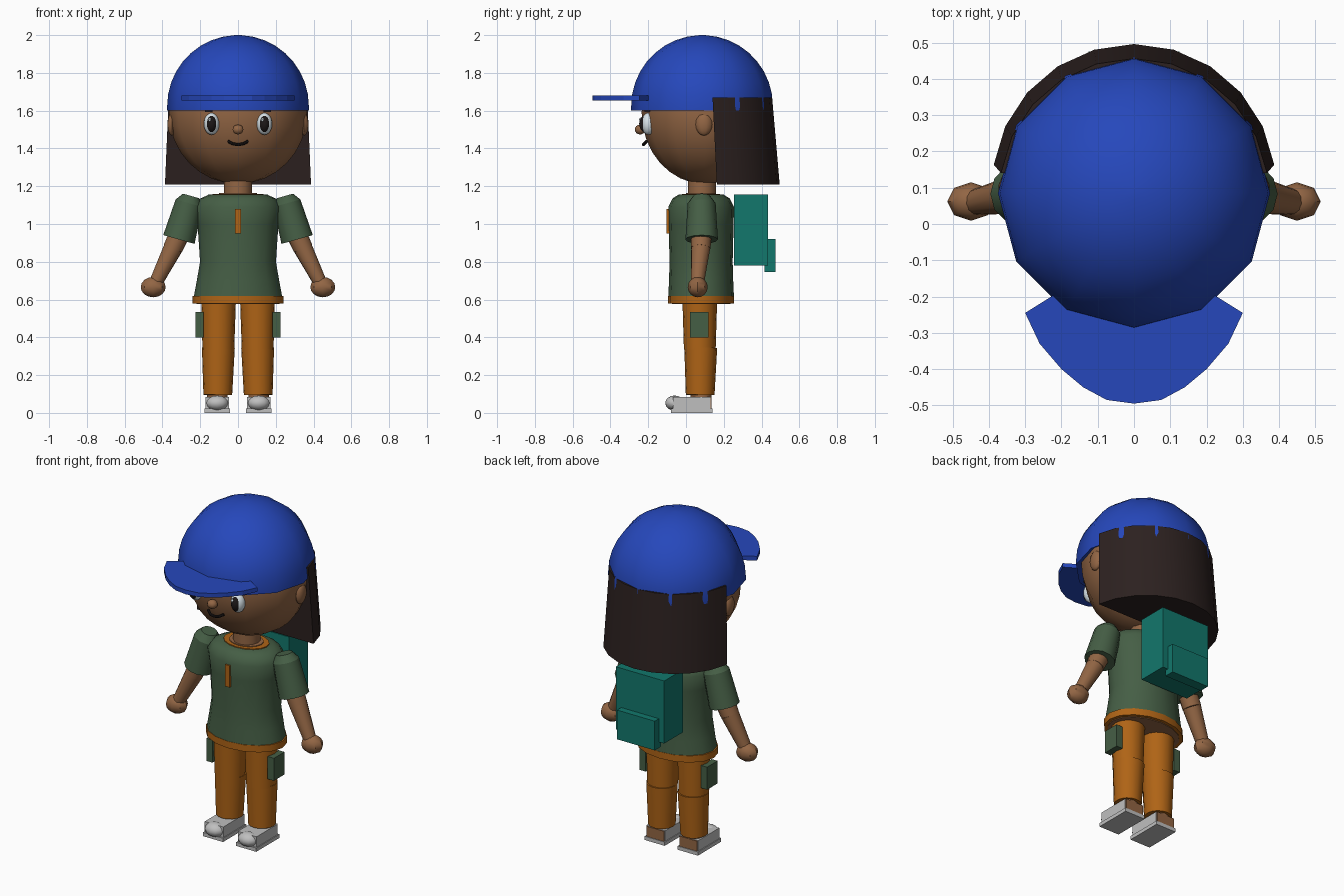
import bpy, bmesh, math
from mathutils import Vector, Matrix

if "Cube" in bpy.data.objects:
    bpy.data.objects.remove(bpy.data.objects["Cube"], do_unlink=True)


def material(name, r, g, b):
    m = bpy.data.materials.new(name)
    m.use_nodes = True
    m.diffuse_color = (r, g, b, 1)
    m.node_tree.nodes["Principled BSDF"].inputs["Base Color"].default_value = (r, g, b, 1)
    return m


BLUE = material("cap blue", .019, .064, .5)
SKIN = material("brown skin", .29, .132, .058)
HAIR = material("dark hair", .025, .015, .014)
GREEN = material("shirt green", .06, .113, .06)
ORANGE = material("trouser orange", .43, .127, .008)
TEAL = material("backpack teal", .006, .185, .15)
GREY = material("shoe grey", .52, .52, .52)
WHITE = material("eye white", .68, .76, .8)
BLACK = material("pupil black", .012, .009, .009)


def finish(name, bm, mat, smooth=True):
    bmesh.ops.recalc_face_normals(bm, faces=bm.faces)
    mesh = bpy.data.meshes.new(name)
    bm.to_mesh(mesh)
    bm.free()
    mesh.materials.append(mat)
    ob = bpy.data.objects.new(name, mesh)
    bpy.context.collection.objects.link(ob)
    if smooth:
        bpy.ops.object.select_all(action='DESELECT')
        ob.select_set(True)
        bpy.context.view_layer.objects.active = ob
        bpy.ops.object.shade_smooth_by_angle(angle=math.radians(42))
    return ob


def box(name, lo, hi, mat):
    lo, hi = Vector(lo), Vector(hi)
    bm = bmesh.new()
    size = Matrix.Diagonal((*(hi - lo), 1))
    bmesh.ops.create_cube(bm, size=1, matrix=Matrix.Translation((lo + hi) / 2) @ size)
    return finish(name, bm, mat, False)


def ball(name, centre, radii, mat, seg=12, rings=10):
    bm = bmesh.new()
    bmesh.ops.create_uvsphere(bm, u_segments=seg, v_segments=rings, radius=1,
                              matrix=Matrix.Translation(centre) @ Matrix.Diagonal((*radii, 1)))
    return finish(name, bm, mat)


def tube(name, a, b, ra, rb, mat, seg=12):
    a, b = Vector(a), Vector(b)
    turn = (b - a).to_track_quat('Z', 'Y').to_matrix().to_4x4()
    bm = bmesh.new()
    bmesh.ops.create_cone(bm, cap_ends=True, segments=seg, radius1=ra, radius2=rb,
                          depth=(b - a).length, matrix=Matrix.Translation((a + b) / 2) @ turn)
    return finish(name, bm, mat)


def loft(name, loops, mat, smooth=True):
    """Bridge equal-length loops of points and close both ends."""
    bm = bmesh.new()
    rings = [[bm.verts.new(p) for p in loop] for loop in loops]
    n = len(rings[0])
    for low, high in zip(rings, rings[1:]):
        for i in range(n):
            j = (i + 1) % n
            bm.faces.new((low[i], low[j], high[j], high[i]))
    bm.faces.new(rings[0])
    bm.faces.new(rings[-1])
    return finish(name, bm, mat, smooth)


def oval(y, z, rx, ry, n=16):
    return [(rx * math.cos(2 * math.pi * i / n), y + ry * math.sin(2 * math.pi * i / n), z)
            for i in range(n)]


# Head and face
ball("head", (0, .1, 1.59), (.366, .335, .378), SKIN, 12, 16)
ball("nose", (0, -.243, 1.5), (.03, .028, .026), SKIN, 10, 8)
smile = [(-.052, -.208, 1.438), (-.028, -.222, 1.424), (0, -.226, 1.42),
         (.028, -.222, 1.424), (.052, -.208, 1.438)]
for a, b in zip(smile, smile[1:]):
    tube("mouth", a, b, .008, .008, BLACK, 8)

# Cap: domed crown with a short straight band, and a curved peak
crown = [oval(.085, 1.6, .375, .375, 12)]
for k in range(10):
    t = math.radians(k * 9.7)
    crown.append(oval(.085, 1.625 + .375 * math.sin(t), .375 * math.cos(t), .375 * math.cos(t), 12))
loft("cap_crown", crown, BLUE)
half = [(.075, -.485), (.14, -.45), (.2, -.4), (.26, -.33), (.3, -.245), (.22, -.195)]
outline = [(0, -.495)] + half + [(-x, y) for x, y in reversed(half)]
loft("cap_peak", [[(x, y, z) for x, y in outline] for z in (1.655, 1.68)], BLUE, False)


# Hair: half-round block that flares towards the hem
def hair_arc(y, z, r):
    angles = [math.radians(8.6 + 16.28 * i) for i in range(11)]
    return [(r * math.cos(t), y + r * math.sin(t), z) for t in angles]


loft("hair", [hair_arc(.105, 1.21, .391), hair_arc(.085, 1.67, .371)], HAIR)

# Neck, shirt, collar, hem
tube("neck", (0, .085, 1.12), (0, .085, 1.26), .075, .075, SKIN)
shirt = [(.61, .235, .174), (.7, .218, .17), (.8, .201, .167), (1, .214, .172),
         (1.09, .229, .174), (1.135, .2, .152), (1.155, .155, .12)]
loft("shirt", [oval(.08, z, rx, ry) for z, rx, ry in shirt], GREEN)
loft("collar", [oval(.08, z, .135, .1) for z in (1.14, 1.16)], ORANGE)
loft("neckline", [oval(.08, z, .1, .08) for z in (1.14, 1.164)], SKIN)
loft("shirt_hem", [oval(.08, z, .241, .175) for z in (.58, .62)], ORANGE)
loft("hips", [oval(.08, z, .22, .155) for z in (.576, .6)], SKIN)
box("zip", (-.015, -.102, .95), (.015, -.08, 1.08), ORANGE)

# Backpack
box("backpack", (-.16, .255, .78), (.16, .435, 1.155), TEAL)
box("backpack_pocket", (-.125, .415, .745), (.125, .475, .92), TEAL)

# Paired parts
for s, side in ((1, "left_"), (-1, "right_")):
    # Eye, brow and ear
    ball(side + "eye", (s * .14, -.2, 1.53), (.041, .037, .058), WHITE, 16, 12)
    ball(side + "pupil", (s * .14, -.207, 1.53), (.03, .041, .048), BLACK, 16, 12)
    ball(side + "eye_glint", (s * .14 - .01, -.24, 1.552), (.008, .008, .011), WHITE, 8, 6)
    box(side + "brow", (s * .155 - .02, -.22, 1.594), (s * .155 + .02, -.19, 1.61), HAIR)
    ball(side + "ear", (s * .35, .095, 1.528), (.024, .044, .06), SKIN, 10, 10)

    # Sleeve with a rounded shoulder
    top, cuff = Vector((s * .259, .083, 1.11)), Vector((s * .313, .083, .918))
    tube(side + "sleeve", cuff, top, .086, .074, GREEN)
    tube(side + "shoulder", top, top + (top - cuff) * .2, .074, .045, GREEN)

    # Arm and hand
    elbow = (s * .345, .078, .87)
    tube(side + "upper_arm", (s * .3, .083, .97), elbow, .056, .052, SKIN)
    tube(side + "forearm", elbow, (s * .44, .06, .68), .051, .035, SKIN)
    ball(side + "hand", (s * .449, .062, .666), (.066, .053, .054), SKIN, 8, 8)

    # Trouser leg in two overlapping pieces, with a side pocket
    tube(side + "thigh", (s * .104, .073, .335), (s * .103, .073, .6), .084, .092, ORANGE, 16)
    tube(side + "shin", (s * .107, .075, .095), (s * .104, .078, .345), .076, .087, ORANGE, 16)
    x0, x1 = sorted((s * .183, s * .224))
    box(side + "pocket", (x0, .02, .4), (x1, .12, .535), GREEN)

    # Shoe with toe cap, sole and bare heel
    c = s * .11
    tube(side + "ankle", (c, .08, .06), (c, .08, .11), .055, .055, SKIN)
    box(side + "shoe", (c - .062, -.07, .02), (c + .062, .13, .085), GREY)
    box(side + "heel", (c - .058, .1, .02), (c + .058, .136, .083), SKIN)
    box(side + "sole", (c - .067, -.08, 0), (c + .067, .14, .022), GREY)
    ball(side + "toe_cap", (c, -.06, .052), (.06, .05, .04), GREY, 12, 8)
